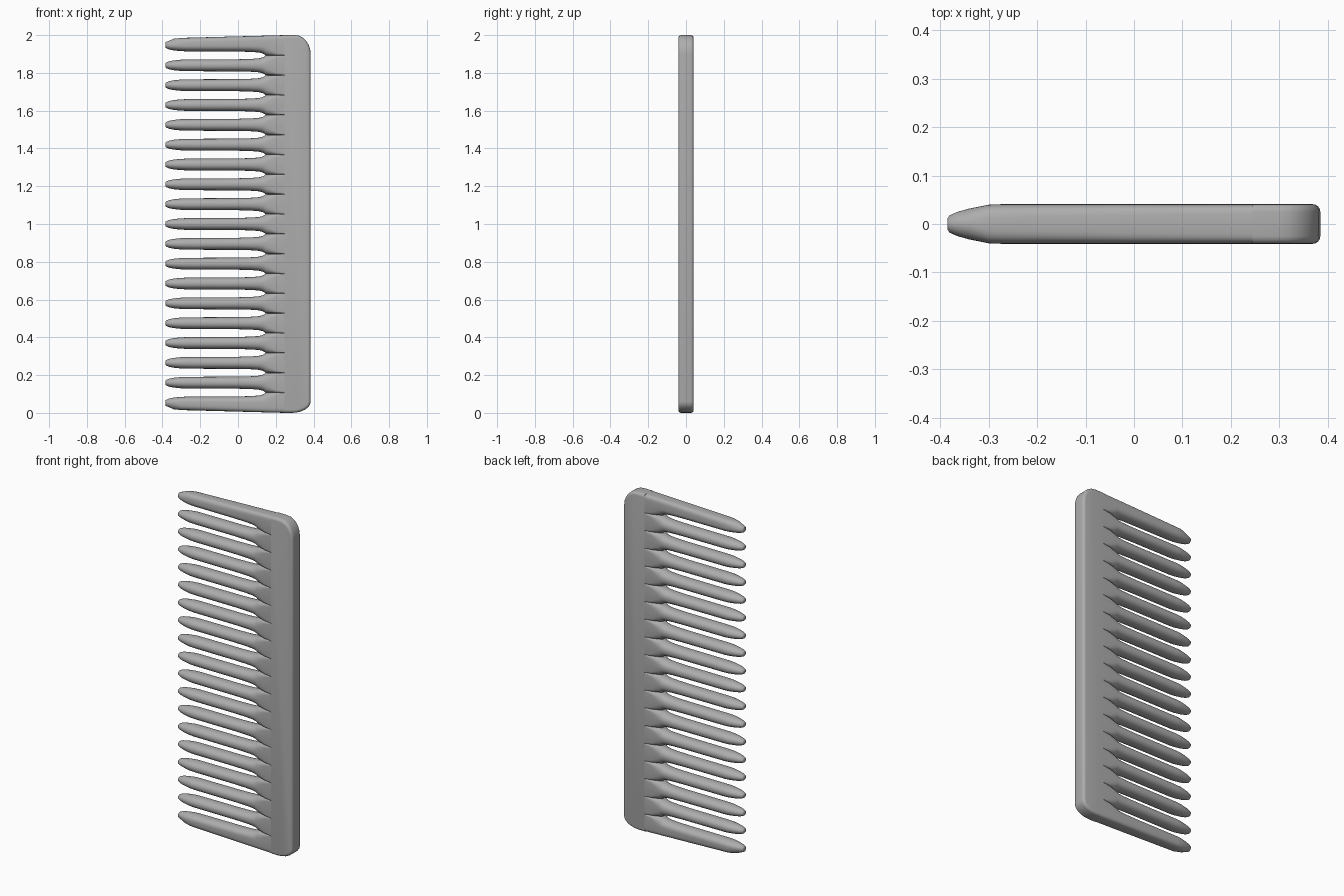
import bpy, bmesh, math

if "Cube" in bpy.data.objects:
    bpy.data.objects.remove(bpy.data.objects["Cube"], do_unlink=True)

grey = bpy.data.materials.new("plain grey")
grey.use_nodes = True
GREY = (0.42, 0.42, 0.42, 1)
grey.diffuse_color = GREY
grey.node_tree.nodes["Principled BSDF"].inputs["Base Color"].default_value = GREY

HALF = 0.041      # half thickness
PITCH = 0.105     # tooth spacing
SIDES = 32

# Stations along a tooth: x, half thickness, half height, roundness exponent
STATIONS = [
    (-0.385, 0.012, 0.009, 2), (-0.381, 0.018, 0.014, 2), (-0.365, 0.025, 0.021, 2),
    (-0.34, 0.032, 0.026, 2), (-0.30, 0.040, 0.030, 2.1), (-0.27, HALF, 0.031, 2.2),
    (0.0, HALF, 0.032, 2.2), (0.07, HALF, 0.034, 2.2), (0.11, HALF, 0.037, 2.2),
    (0.13, HALF, 0.042, 2.2), (0.14, HALF, 0.047, 2.2), (0.146, HALF, 0.0526, 2.3),
    (0.17, HALF, 0.0526, 3.5), (0.20, HALF, 0.0526, 8), (0.25, HALF, 0.0526, 40),
]


def finish(name, bm):
    bmesh.ops.recalc_face_normals(bm, faces=bm.faces)
    mesh = bpy.data.meshes.new(name)
    bm.to_mesh(mesh)
    bm.free()
    mesh.materials.append(grey)
    mesh.shade_smooth()
    mesh.set_sharp_from_angle(angle=math.radians(40))
    obj = bpy.data.objects.new(name, mesh)
    bpy.context.collection.objects.link(obj)
    return obj


def power(value, exponent):
    return math.copysign(abs(value) ** (2 / exponent), value)


def loft_tooth(name, centre, outer=0):
    """Loft oval sections; outer is +1 or -1 for the end teeth."""
    bm = bmesh.new()
    rings = []
    for x, hy, hz, n in STATIONS:
        up = down = hz
        n_up = n_down = n
        if outer:
            # The outside edge runs out gently to the end of the spine
            t = (x + 0.27) / 0.52
            edge = hz + 0.010 if x < -0.27 else 0.041 + 0.014 * t
            edge *= 1 if x > -0.36 else 0.8
            n_edge = 2 if x < -0.3 else 3 + 2 * max(t, 0)
            if outer > 0:
                up, n_up = edge, n_edge
            else:
                down, n_down = edge, n_edge
        ring = []
        for i in range(SIDES):
            a = 2 * math.pi * i / SIDES
            c, s = math.cos(a), math.sin(a)
            m, h = (n_up, up) if s >= 0 else (n_down, down)
            ring.append(bm.verts.new((x, hy * power(c, m), centre + h * power(s, m))))
        rings.append(ring)
    for a, b in zip(rings, rings[1:]):
        for i in range(SIDES):
            j = (i + 1) % SIDES
            bm.faces.new((a[i], a[j], b[j], b[i]))
    bm.faces.new(rings[0])
    bm.faces.new(rings[-1])
    return finish(name, bm)


# Teeth: seventeen equal ones and a thicker one at each end
for k in range(17):
    loft_tooth(f"tooth_{k + 1}", 1 + PITCH * (k - 8))
loft_tooth("top_end_tooth", 1.945, 1)
loft_tooth("bottom_end_tooth", 0.055, -1)


# Spine: outline with curved outer corners, extruded through the thickness
def corner(cx, cz, rx, rz, start):
    return [(cx + rx * math.cos(start + math.pi / 2 * i / 6),
             cz + rz * math.sin(start + math.pi / 2 * i / 6)) for i in range(7)]


LEFT = 0.245
outline = [(LEFT, 0)] + corner(0.285, 0.06, 0.10, 0.06, -math.pi / 2)
outline += corner(0.30, 1.90, 0.085, 0.10, 0) + [(LEFT, 2)]
bm = bmesh.new()
base = bm.faces.new([bm.verts.new((x, -HALF, z)) for x, z in outline])
moved = bmesh.ops.extrude_face_region(bm, geom=[base])["geom"]
bmesh.ops.translate(bm, vec=(0, 2 * HALF, 0),
                    verts=[g for g in moved if isinstance(g, bmesh.types.BMVert)])
# Round the rim on every side but the one that joins the teeth
rim = [e for e in bm.edges
       if abs(e.verts[0].co.y - e.verts[1].co.y) < 1e-5
       and max(v.co.x for v in e.verts) > LEFT + 0.001]
bmesh.ops.bevel(bm, geom=rim, offset=0.016, segments=4, profile=0.5, affect='EDGES')
finish("spine", bm)
